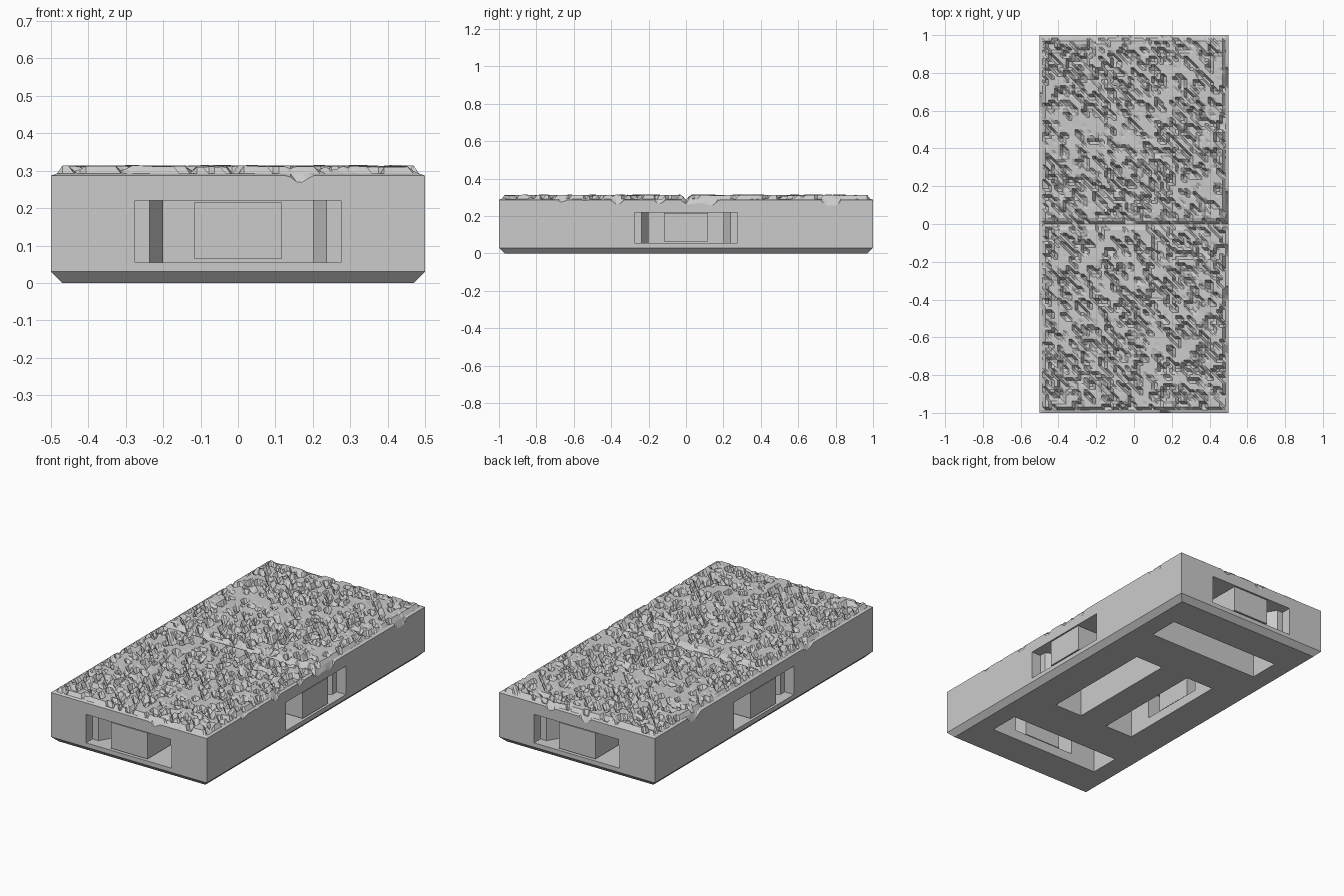
import bpy, bmesh, math
from mathutils import Vector, Matrix, noise

if "Cube" in bpy.data.objects:
    bpy.data.objects.remove(bpy.data.objects["Cube"], do_unlink=True)

stone = bpy.data.materials.new("stone grey")
stone.use_nodes = True
GREY = (0.6, 0.6, 0.6, 1)
stone.diffuse_color = GREY
stone.node_tree.nodes["Principled BSDF"].inputs["Base Color"].default_value = GREY

SEAM = 0.25   # where the rough slab meets the plain base
RIM = 0.287   # height of the plain edge and of the joint
TOP = 0.315


def finish(bm, name):
    bmesh.ops.recalc_face_normals(bm, faces=bm.faces)
    mesh = bpy.data.meshes.new(name)
    bm.to_mesh(mesh)
    bm.free()
    mesh.materials.append(stone)
    obj = bpy.data.objects.new(name, mesh)
    bpy.context.collection.objects.link(obj)
    return obj


def loft(name, rings):
    """Closed solid through rings of equal point count."""
    bm = bmesh.new()
    loops = [[bm.verts.new(p) for p in ring] for ring in rings]
    n = len(loops[0])
    for low, high in zip(loops, loops[1:]):
        for k in range(n):
            m = (k + 1) % n
            bm.faces.new((low[k], low[m], high[m], high[k]))
    bm.faces.new(loops[0][::-1])
    bm.faces.new(loops[-1])
    return finish(bm, name)


def rect(x0, x1, y0, y1):
    return [(x0, y0), (x1, y0), (x1, y1), (x0, y1)]


def prism(name, outline, z0, z1, matrix=Matrix()):
    return loft(name, [[matrix @ Vector((x, y, z)) for x, y in outline] for z in (z0, z1)])


# Plain base with a chamfered foot
base = loft("base", [[(x, y, z) for x, y in rect(-0.5 + c, 0.5 - c, -1 + c, 1 - c)]
                     for c, z in ((0.03, 0), (0, 0.03), (0, SEAM))])

# Clip ports on the four sides, each with a loose support block
half_port = [(0.275, -0.02), (0.275, 0.06), (0.237, 0.06), (0.2, 0.12), (0.2, 0.25)]
port = half_port + [(-u, d) for u, d in reversed(half_port)]
cutters = []
for side, turn, reach in (("front", 0, 1), ("right", 90, 0.5), ("back", 180, 1), ("left", 270, 0.5)):
    place = Matrix.Rotation(math.radians(turn), 4, "Z") @ Matrix.Translation((0, -reach, 0))
    cutters.append(prism(side + "_port_cutter", port, 0.055, 0.22, place))
    prism(side + "_support_block", rect(-0.117, 0.117, 0.003, 0.22), 0.065, 0.215, place)
    # Slot in the underside behind the port
    length = 0.36 if reach == 1 else 0.345
    cutters.append(prism(side + "_slot_cutter", rect(-length, length, 0.23, 0.41), -0.05, 0.225, place))

bpy.context.view_layer.objects.active = base
for cutter in cutters:
    mod = base.modifiers.new("cut", "BOOLEAN")
    mod.operation = "DIFFERENCE"
    mod.solver = "EXACT"
    mod.object = cutter
    bpy.ops.object.modifier_apply(modifier=mod.name)
for cutter in cutters:
    bpy.data.objects.remove(cutter, do_unlink=True)

# Rough stone slab: two square panels with a joint between them
N = 64


def height(i, j):
    x, y = i / N - 0.5, j / N - 1
    edge = min(i, N - i, j, 2 * N - j)
    joint = abs(j - N)
    if edge == 0 or joint == 0:
        # Chipped outer edge
        chip = noise.noise(Vector((x * 9, y * 9, 4)))
        return RIM - (min(0.03, (chip - 0.28) * 0.12) if chip > 0.28 else 0)
    if edge == 1:
        return RIM + 0.005
    # Pits stretched along the diagonal, calmer in some areas
    along, across = x - y, x + y
    pits = noise.noise(Vector((along * 9, across * 24, 1)))
    grain = noise.noise(Vector((x * 33, y * 33, 7)))
    calm = noise.noise(Vector((x * 3, y * 3, 2)))
    depth = max(0, min(1, (pits + 0.7 * grain - 0.3 * calm - 0.03) * 3.2))
    swell = 0.004 * noise.noise(Vector((along * 4, across * 10, 9)))
    z = min(TOP, TOP - 0.003 + swell) - 0.026 * depth
    return z if joint > 1 else min(z, 0.305)


bm = bmesh.new()
grid = [[bm.verts.new((i / N - 0.5, j / N - 1, height(i, j))) for j in range(2 * N + 1)]
        for i in range(N + 1)]
for i in range(N):
    for j in range(2 * N):
        a, b, c, d = grid[i][j], grid[i + 1][j], grid[i + 1][j + 1], grid[i][j + 1]
        bm.faces.new((a, b, d))
        bm.faces.new((b, c, d))
# Skirt down to the base
rim_edges = [e for e in bm.edges if e.is_boundary]
skirt = bmesh.ops.extrude_edge_only(bm, edges=rim_edges)["geom"]
for v in skirt:
    if isinstance(v, bmesh.types.BMVert):
        v.co.z = SEAM
finish(bm, "rough_stone_top")
